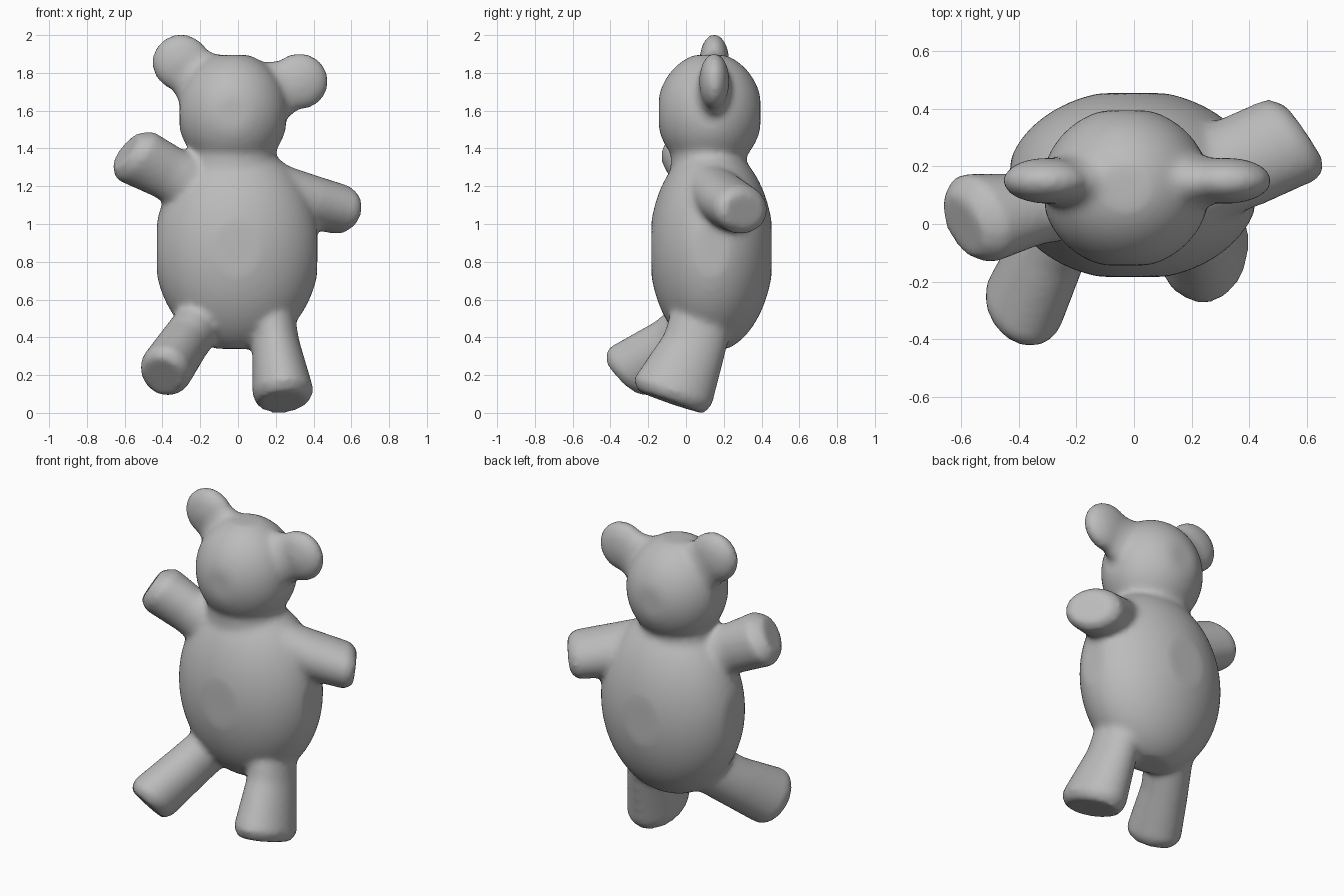
import bpy, bmesh, math
from mathutils import Vector

cube = bpy.data.objects.get("Cube")
if cube:
    bpy.data.objects.remove(cube)

# One plush grey for the whole figure
grey = bpy.data.materials.new("soft_grey")
grey.use_nodes = True
colour = (0.5, 0.5, 0.5, 1)
grey.diffuse_color = colour
grey.node_tree.nodes["Principled BSDF"].inputs["Base Color"].default_value = colour


def add_object(name, bm):
    bmesh.ops.recalc_face_normals(bm, faces=bm.faces)
    mesh = bpy.data.meshes.new(name)
    bm.to_mesh(mesh)
    bm.free()
    obj = bpy.data.objects.new(name, mesh)
    bpy.context.collection.objects.link(obj)
    mesh.materials.append(grey)
    return obj


def ball(name, centre, radii, flat=1.0):
    """Ellipsoid whose poles are flattened at the given fraction of each radius."""
    bm = bmesh.new()
    bmesh.ops.create_icosphere(bm, subdivisions=5, radius=1)
    for v in bm.verts:
        v.co = Vector(max(-flat, min(flat, c)) * r for c, r in zip(v.co, radii))
        v.co += Vector(centre)
    return add_object(name, bm)


def limb(name, sections, sides=32):
    """Loft through elliptical sections, each a centre and two half-axis vectors."""
    bm = bmesh.new()
    rings = []
    for centre, u, w in sections:
        ring = []
        for i in range(sides):
            a = math.tau * i / sides
            ring.append(bm.verts.new(Vector(centre) + Vector(u) * math.cos(a) + Vector(w) * math.sin(a)))
        rings.append(ring)
    for a, b in zip(rings, rings[1:]):
        for i in range(sides):
            j = (i + 1) % sides
            bm.faces.new((a[i], a[j], b[j], b[i]))
    bm.faces.new(rings[0])
    bm.faces.new(rings[-1])
    return add_object(name, bm)


# Torso and head with slightly flattened poles
parts = [
    ball("torso", (-0.005, 0.135, 0.87), (0.44, 0.33, 0.55), 0.965),
    ball("head", (-0.028, 0.125, 1.59), (0.293, 0.28, 0.318), 0.96),
    limb("neck", [((-0.02, 0.125, 1.2), (0.27, 0, 0), (0, 0.21, 0)),
                  ((-0.028, 0.12, 1.36), (0.23, 0, 0), (0, 0.2, 0)),
                  ((-0.028, 0.12, 1.48), (0.23, 0, 0), (0, 0.21, 0))]),
]

# Ears: thin round discs on broad tapering stems
for name, x, z in (("right_ear", -0.302, 1.855), ("left_ear", 0.324, 1.755)):
    parts.append(ball(name, (x, 0.15, z), (0.153, 0.08, 0.15)))
    tip = Vector((x, 0.15, z))
    base = Vector((-0.03, 0.14, 1.62))
    along = (tip - base).normalized()
    across = along.cross(Vector((0, 1, 0)))
    parts.append(limb(name + "_stem", [
        (base, across * 0.23, (0, 0.16, 0)),
        (base.lerp(tip, 0.65), across * 0.16, (0, 0.1, 0)),
        (tip, across * 0.125, (0, 0.068, 0))]))

# Arms: right one raised, left one reaching out and back
parts.append(limb("right_arm", [
    ((-0.15, 0.1, 1.16), (0.08, 0, 0.15), (0, 0.14, 0)),
    ((-0.36, 0.05, 1.265), (0.075, 0, 0.125), (-0.02, 0.125, 0)),
    ((-0.545, 0.02, 1.362), (0.09, 0, 0.13), (-0.05, 0.155, 0)),
    ((-0.595, -0.005, 1.388), (0.06, 0, 0.09), (-0.04, 0.11, 0))]))
parts.append(limb("left_arm", [
    ((0.15, 0.12, 1.16), (0.05, 0, 0.17), (-0.06, 0.14, 0)),
    ((0.37, 0.215, 1.12), (0.03, 0, 0.14), (-0.08, 0.145, 0)),
    ((0.55, 0.295, 1.075), (0.02, 0, 0.13), (-0.09, 0.14, 0)),
    ((0.59, 0.31, 1.068), (0.015, 0, 0.095), (-0.07, 0.105, 0))]))

# Legs: right one kicked forward, left one standing
parts.append(limb("right_leg", [
    ((-0.16, 0.13, 0.54), (-0.12, 0.06, 0), (0.03, 0.1, -0.1)),
    ((-0.285, -0.07, 0.37), (-0.118, 0.059, 0), (0.03, 0.085, -0.115)),
    ((-0.385, -0.285, 0.222), (-0.132, 0.066, 0), (0.025, 0.112, -0.127)),
    ((-0.4, -0.325, 0.192), (-0.105, 0.052, 0), (0.02, 0.09, -0.102))]))
parts.append(limb("left_leg", [
    ((0.17, 0.1, 0.58), (0.12, 0, 0), (0, 0.16, -0.03)),
    ((0.2, 0.05, 0.38), (0.125, 0, 0), (0, 0.165, -0.04)),
    ((0.238, -0.07, 0.11), (0.163, 0, 0.01), (0, 0.207, -0.072)),
    ((0.238, -0.083, 0.056), (0.135, 0, 0.01), (0, 0.175, -0.06))]))

# Fuse the parts into one stuffed skin with soft creases
bpy.ops.object.select_all(action="DESELECT")
for part in parts:
    part.select_set(True)
bear = parts[0]
bpy.context.view_layer.objects.active = bear
bpy.ops.object.join()
bear.name = "bear_body"
fuse = bear.modifiers.new("fuse", "REMESH")
fuse.mode = "VOXEL"
fuse.voxel_size = 0.018
fuse.use_smooth_shade = True
soften = bear.modifiers.new("soften", "SMOOTH")
soften.factor = 0.5
soften.iterations = 10
